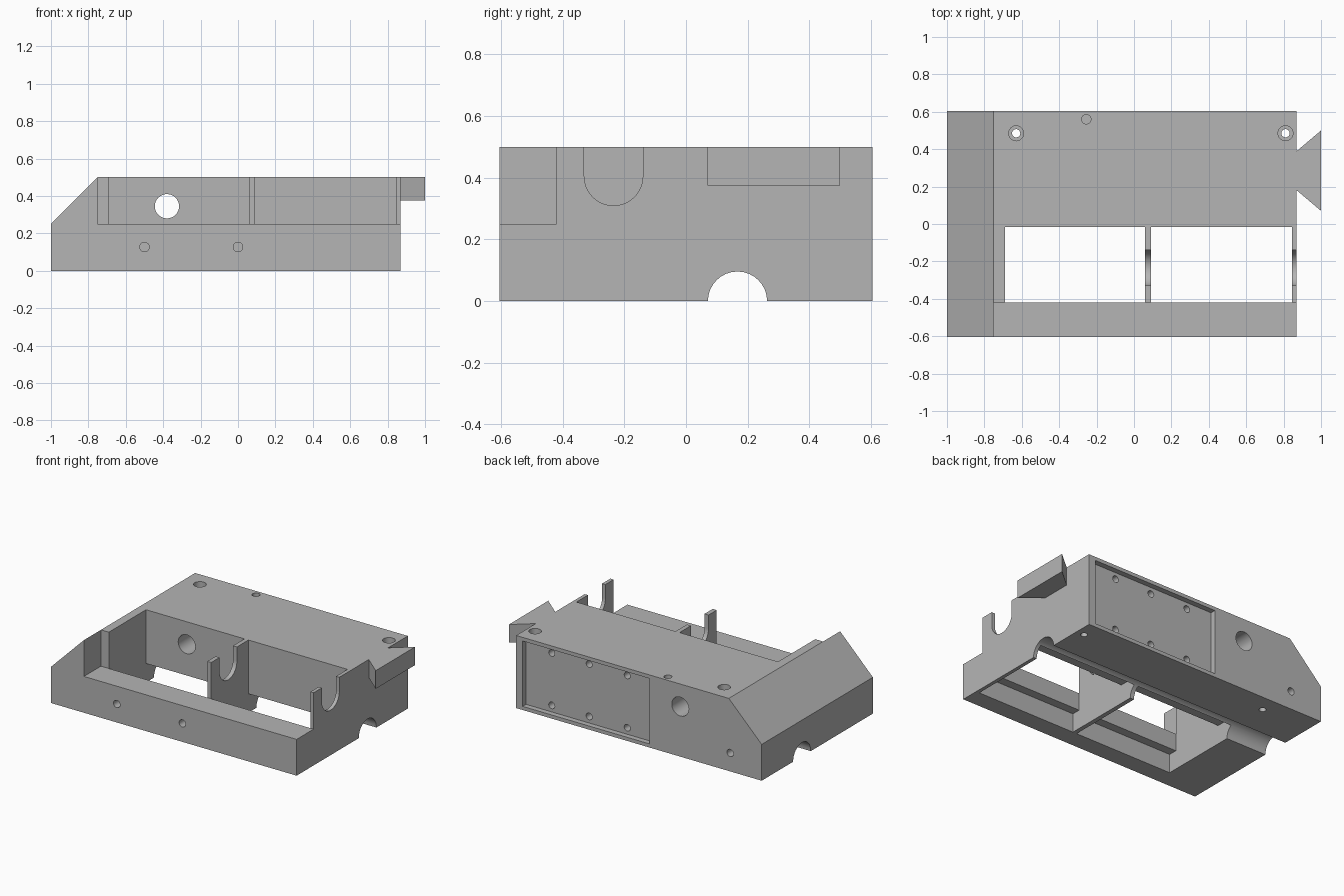
import bpy, bmesh, math
from mathutils import Vector

if "Cube" in bpy.data.objects:
    bpy.data.objects.remove(bpy.data.objects["Cube"], do_unlink=True)

grey = bpy.data.materials.new("machined_grey")
grey.use_nodes = True
grey.diffuse_color = (0.46, 0.46, 0.46, 1)
grey.node_tree.nodes["Principled BSDF"].inputs["Base Color"].default_value = (0.46, 0.46, 0.46, 1)


def prism(name, points, axis, start, end):
    """Extrude a closed outline along one axis; the outline lies in the other two."""
    def place(p, d):
        v = list(p)
        v.insert("xyz".index(axis), d)
        return Vector(v)
    bm = bmesh.new()
    face = bm.faces.new([bm.verts.new(place(p, start)) for p in points])
    moved = bmesh.ops.extrude_face_region(bm, geom=[face])["geom"]
    shift = place((0, 0), end - start)
    bmesh.ops.translate(bm, vec=shift, verts=[g for g in moved if isinstance(g, bmesh.types.BMVert)])
    bmesh.ops.recalc_face_normals(bm, faces=bm.faces)
    mesh = bpy.data.meshes.new(name)
    bm.to_mesh(mesh)
    bm.free()
    mesh.materials.append(grey)
    ob = bpy.data.objects.new(name, mesh)
    bpy.context.collection.objects.link(ob)
    return ob


def arc(a, b, r, begin=0, sweep=360, steps=32):
    count = steps if sweep == 360 else steps + 1
    angles = [math.radians(begin + sweep * i / steps) for i in range(count)]
    return [(a + r * math.cos(t), b + r * math.sin(t)) for t in angles]


cutters = []


def cut(points, axis, start, end):
    ob = prism("cutter", points, axis, start, end)
    ob.hide_render = True
    cutters.append(ob)


def cut_box(x0, x1, y0, y1, z0, z1):
    cut([(x0, y0), (x1, y0), (x1, y1), (x0, y1)], "z", z0, z1)


def drill(a, b, r, axis, start, end):
    cut(arc(a, b, r), axis, start, end)


# Main block with the sloped end
body = prism("body", [(-1, 0), (0.87, 0), (0.87, 0.5), (-0.75, 0.5), (-1, 0.25)], "y", -0.605, 0.605)

# Lowered front rail
cut_box(-0.75, 1.1, -0.8, -0.42, 0.25, 0.7)

# Two through windows, wider underneath, leaving thin bearing walls
for x0, x1 in ((-0.69, 0.06), (0.09, 0.845)):
    cut_box(x0, x1, -0.42, -0.015, -0.1, 0.7)
    cut_box(x0, x1, -0.48, 0.11, -0.1, 0.13)

# U-shaped shaft seats in the walls
cut([(-0.14, 0.7), (-0.33, 0.7)] + arc(-0.235, 0.405, 0.095, 180, 180), "x", 0, 1.1)

# Half-round groove along the underside
cut(arc(0.167, 0, 0.096), "x", -1.2, 1.1)

# Shallow recess on the back, with its screw holes
cut_box(-0.145, 0.82, 0.568, 0.8, 0.025, 0.475)
for x in (0.05, 0.34, 0.625):
    for z in (0.07, 0.43):
        drill(x, z, 0.023, "y", 0.47, 0.75)

# Cross bore, back hole and front holes
drill(-0.38, 0.345, 0.065, "y", -0.1, 0.8)
drill(-0.76, 0.127, 0.025, "y", 0.48, 0.8)
for x in (-0.5, 0):
    drill(x, 0.127, 0.025, "y", -0.8, -0.5)

# Counterbored mounting holes and the blind top hole
for x in (-0.63, 0.81):
    drill(x, 0.485, 0.022, "z", -0.1, 0.7)
    drill(x, 0.485, 0.04, "z", 0.38, 0.75)
drill(-0.255, 0.56, 0.025, "z", 0.38, 0.7)

for c in cutters:
    mod = body.modifiers.new("cut", "BOOLEAN")
    mod.operation = "DIFFERENCE"
    mod.solver = "EXACT"
    mod.object = c

# Bake the cuts and remove the cutters
bpy.context.view_layer.update()
graph = bpy.context.evaluated_depsgraph_get()
result = bpy.data.meshes.new_from_object(body.evaluated_get(graph))
body.modifiers.clear()
body.data = result
result.materials.clear()
result.materials.append(grey)
for p in result.polygons:
    p.material_index = 0
for c in cutters:
    bpy.data.objects.remove(c, do_unlink=True)

# Dovetail tongue on the end
prism("dovetail", [(0.87, 0.18), (1, 0.07), (1, 0.5), (0.87, 0.39)], "z", 0.375, 0.5)

bpy.ops.object.select_all(action="DESELECT")
body.select_set(True)
bpy.context.view_layer.objects.active = body
bpy.ops.object.shade_smooth_by_angle(angle=math.radians(30))
